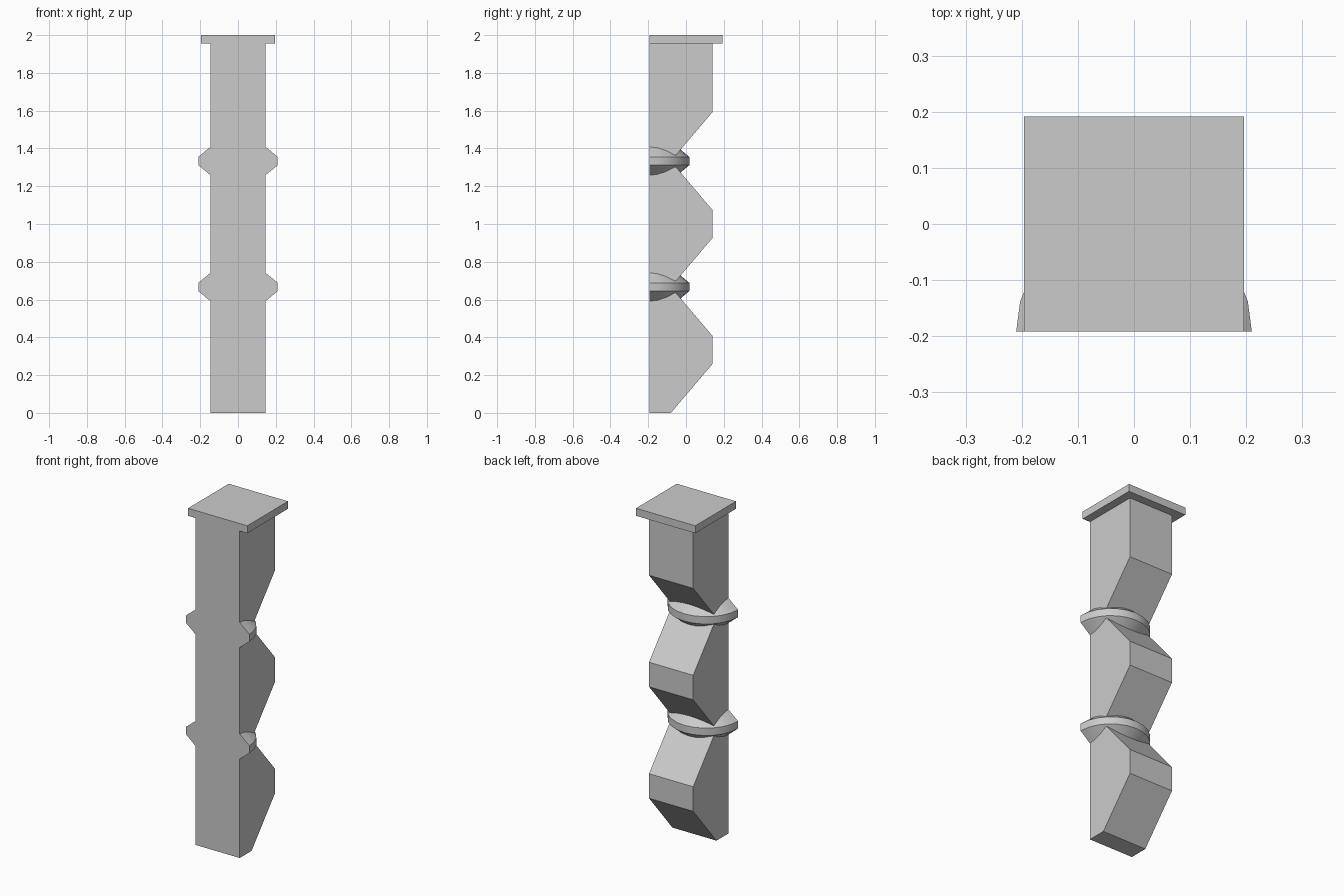
import bpy, bmesh
from math import cos, sin, pi

cube = bpy.data.objects.get("Cube")
if cube:
    bpy.data.objects.remove(cube, do_unlink=True)

stone = bpy.data.materials.new("plain_grey")
stone.use_nodes = True
GREY = (0.6, 0.6, 0.6, 1)
stone.diffuse_color = GREY
stone.node_tree.nodes["Principled BSDF"].inputs["Base Color"].default_value = GREY

FRONT, BACK, NECK = -0.192, 0.141, -0.08   # depth of the flat front, bulges and notches
HALF = 0.146                               # half width of the shaft
TOP, CAP_Z = 2.0, 1.955
PITCH = TOP / 3                            # height of one bulge
SLOPE = 0.26                               # height of each slanted face


def finish(name, bm, smooth=False):
    bmesh.ops.recalc_face_normals(bm, faces=bm.faces)
    mesh = bpy.data.meshes.new(name)
    bm.to_mesh(mesh)
    bm.free()
    mesh.materials.append(stone)
    obj = bpy.data.objects.new(name, mesh)
    bpy.context.collection.objects.link(obj)
    if smooth:
        bpy.ops.object.select_all(action='DESELECT')
        obj.select_set(True)
        bpy.context.view_layer.objects.active = obj
        bpy.ops.object.shade_smooth_by_angle(angle=pi / 6)
    return obj


def extrude_profile(name, profile, half_width):
    """Side profile of (y, z) points extruded across x."""
    bm = bmesh.new()
    face = bm.faces.new([bm.verts.new((-half_width, y, z)) for y, z in profile])
    moved = bmesh.ops.extrude_face_region(bm, geom=[face])["geom"]
    verts = [g for g in moved if isinstance(g, bmesh.types.BMVert)]
    bmesh.ops.translate(bm, verts=verts, vec=(2 * half_width, 0, 0))
    return finish(name, bm)


def half_ring(name, z0, section, steps=12):
    """Closed (radius, z) section swept half way round, behind the front plane."""
    bm = bmesh.new()
    loops = []
    for i in range(steps + 1):
        a = pi * i / steps
        loops.append([bm.verts.new((r * cos(a), FRONT + r * sin(a), z0 + z))
                      for r, z in section])
    n = len(section)
    for a, b in zip(loops, loops[1:]):
        for j in range(n):
            k = (j + 1) % n
            bm.faces.new((a[j], a[k], b[k], b[j]))
    bm.faces.new(loops[0])
    bm.faces.new(loops[-1])
    return finish(name, bm, smooth=True)


# Shaft with three angular bulges at the back
profile = [(FRONT, CAP_Z), (FRONT, 0)]
for i in range(3):
    z = i * PITCH
    profile += [(NECK, z), (BACK, z + SLOPE)]
    if i < 2:
        profile.append((BACK, z + PITCH - SLOPE))
profile.append((BACK, CAP_Z))
extrude_profile("shaft", profile, HALF)

# Square cap slab
extrude_profile("cap", [(FRONT, CAP_Z), (-FRONT, CAP_Z), (-FRONT, TOP), (FRONT, TOP)], 0.196)

# Bevelled half rings in the notches
section = [(HALF, -0.075), (0.21, -0.022), (0.21, 0.022), (HALF, 0.075)]
for i, name in enumerate(("lower_ring", "upper_ring"), 1):
    half_ring(name, i * PITCH, section)
